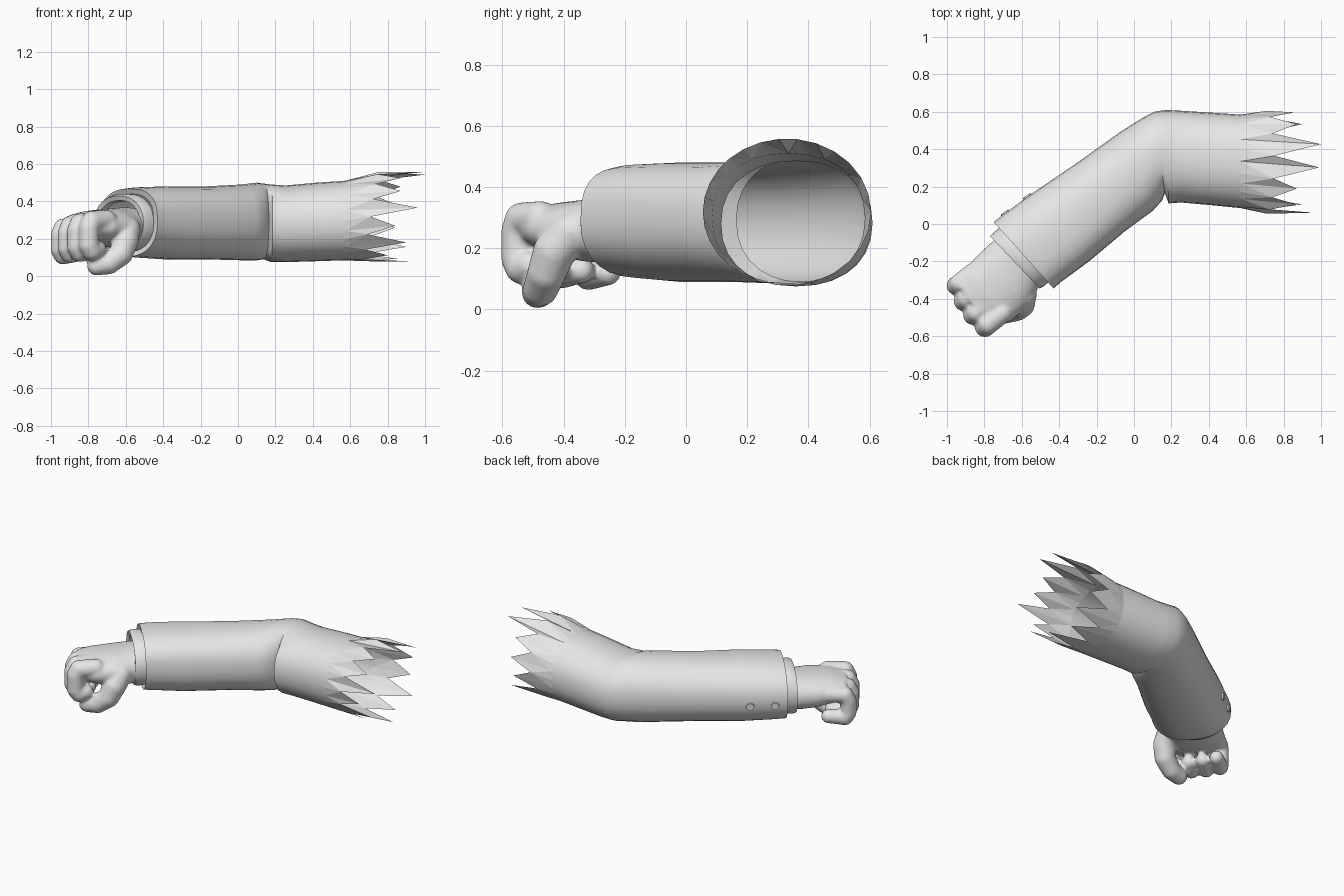
import bpy, bmesh, math
from mathutils import Matrix, Vector

cube = bpy.data.objects.get("Cube")
if cube:
    bpy.data.objects.remove(cube, do_unlink=True)

grey = bpy.data.materials.new("plain_grey")
grey.use_nodes = True
grey.diffuse_color = (0.8, 0.8, 0.8, 1)
grey.node_tree.nodes["Principled BSDF"].inputs["Base Color"].default_value = (0.8, 0.8, 0.8, 1)

SIDES = 28


def section(ax, ay, bx, by, low, high, shoulder=0.9):
    """Rounded ring spanning plan points a (back) and b (front).
    A lower shoulder makes the upper front quarter squarer."""
    mid = Vector(((ax + bx) / 2, (ay + by) / 2, (low + high) / 2))
    half = Vector(((ax - bx) / 2, (ay - by) / 2, 0))
    ring = []
    for i in range(SIDES):
        t = math.tau * i / SIDES
        c, s = math.cos(t), math.sin(t)
        power = shoulder if c < 0 < s else 0.9
        c, s = [math.copysign(abs(v) ** power, v) for v in (c, s)]
        ring.append(mid + half * c + Vector((0, 0, s * (high - low) / 2)))
    return ring


def add_digit(bm, path, radii, steps=5):
    """Chain of overlapping balls along a path, to be merged into one skin."""
    path = [Vector(p) for p in path]
    for a, b, ra, rb in zip(path, path[1:], radii, radii[1:]):
        for k in range(steps + 1):
            f = k / steps
            bmesh.ops.create_icosphere(bm, subdivisions=3, radius=ra + (rb - ra) * f,
                                       matrix=Matrix.Translation(a.lerp(b, f)))


def loft(bm, rings, caps=False):
    loops = [[bm.verts.new(p) for p in ring] for ring in rings]
    n = len(loops[0])
    for low, high in zip(loops, loops[1:]):
        for i in range(n):
            j = (i + 1) % n
            bm.faces.new((low[i], low[j], high[j], high[i]))
    if caps:
        bm.faces.new(loops[0][::-1])
        bm.faces.new(loops[-1])


def finish(name, bm, smooth=True):
    bmesh.ops.recalc_face_normals(bm, faces=bm.faces[:])
    mesh = bpy.data.meshes.new(name)
    bm.to_mesh(mesh)
    bm.free()
    mesh.materials.append(grey)
    obj = bpy.data.objects.new(name, mesh)
    bpy.context.collection.objects.link(obj)
    if smooth:
        bpy.ops.object.select_all(action='DESELECT')
        obj.select_set(True)
        bpy.context.view_layer.objects.active = obj
        bpy.ops.object.shade_smooth_by_angle(angle=math.radians(40))
    return obj


# Sleeve: turned-in hem, forearm, elbow fold, upper arm
torn_base = section(0.57, 0.585, 0.57, 0.085, 0.085, 0.51)
bm = bmesh.new()
loft(bm, [
    section(-0.72, 0.0, -0.45, -0.31, 0.13, 0.44, 0.72),
    section(-0.75, 0.01, -0.43, -0.345, 0.105, 0.468, 0.7),
    section(-0.70, 0.05, -0.39, -0.31, 0.10, 0.475, 0.7),
    section(-0.55, 0.16, -0.24, -0.20, 0.09, 0.48, 0.72),
    section(-0.30, 0.33, -0.05, -0.04, 0.09, 0.48, 0.78),
    section(-0.07, 0.495, 0.10, 0.07, 0.085, 0.49, 0.85),
    section(0.05, 0.57, 0.15, 0.125, 0.085, 0.50),
    section(0.11, 0.60, 0.165, 0.165, 0.09, 0.495),
    section(0.17, 0.61, 0.185, 0.11, 0.075, 0.49),
    section(0.26, 0.605, 0.25, 0.115, 0.075, 0.485),
    section(0.42, 0.595, 0.42, 0.10, 0.08, 0.50),
    torn_base,
])
finish("sleeve", bm)

# Torn edge: a band of flat pointed strips flaring from the sleeve
reach = [0.86, 0.87, 1.0, 0.99, 0.87, 0.87, 0.96, 0.84, 0.9, 0.8, 0.92, 0.85, 0.9, 0.84]
jagged = []
for i in range(SIDES):
    t = math.tau * i / SIDES
    t += 0.1 * math.sin(t)
    x = reach[i // 2] if i % 2 else 0.71 + 0.04 * math.sin(t)
    jagged.append(Vector((x, 0.33 + 0.275 * math.cos(t), 0.318 + 0.24 * math.sin(t))))
bm = bmesh.new()
loft(bm, [torn_base, jagged])
bmesh.ops.triangulate(bm, faces=bm.faces[:])
finish("torn_edge", bm, smooth=False)

# Shirt cuff inside the sleeve hem
bm = bmesh.new()
loft(bm, [
    section(-0.72, -0.02, -0.45, -0.305, 0.13, 0.44),
    section(-0.755, -0.05, -0.485, -0.335, 0.125, 0.44),
    section(-0.77, -0.065, -0.505, -0.345, 0.135, 0.43),
    section(-0.745, -0.07, -0.525, -0.32, 0.16, 0.405),
    section(-0.72, -0.05, -0.50, -0.30, 0.16, 0.40),
])
finish("shirt_cuff", bm)

# Sleeve buttons on the back of the forearm
outward = Vector((-0.57, 0.80, -0.05)).normalized()
for n, spot in enumerate(((-0.685, 0.05, 0.262), (-0.566, 0.139, 0.258))):
    bm = bmesh.new()
    bmesh.ops.create_cone(bm, cap_ends=True, segments=16, radius1=0.026, radius2=0.024, depth=0.03)
    button = finish("sleeve_button_%d" % (n + 1), bm)
    button.location = spot
    button.rotation_euler = outward.to_track_quat('Z', 'Y').to_euler()

# Fist: palm, four curled fingers and a thumb merged into one skin
bm = bmesh.new()
loft(bm, [
    section(-0.70, -0.05, -0.48, -0.29, 0.16, 0.37),
    section(-0.765, -0.10, -0.52, -0.355, 0.15, 0.365),
    section(-0.84, -0.17, -0.565, -0.44, 0.155, 0.36),
    section(-0.91, -0.25, -0.66, -0.52, 0.18, 0.35),
    section(-0.955, -0.31, -0.77, -0.56, 0.20, 0.33),
], caps=True)
pinky, index = Vector((-0.952, -0.33, 0.258)), Vector((-0.797, -0.55, 0.295))
curl = Vector((0.78, 0.62, 0))
for n in range(4):
    f = n / 3
    knuckle = pinky.lerp(index, f) - curl * 0.018 * math.sin(math.pi * f)
    r = 0.05 + 0.005 * f
    bottom = 0.112 + 0.025 * f
    tip = 0.12 - 0.06 * f * f
    stops = [(0.12, knuckle.z + 0.005), (0.02, knuckle.z), (0, knuckle.z - 0.04),
             (0, bottom + 0.03), (0.02, bottom), (tip, bottom + 0.008)]
    path = [Vector((knuckle.x, knuckle.y, z)) + curl * back for back, z in stops]
    add_digit(bm, path, [r, r, r, r, r, r * 0.85])
add_digit(bm, [(-0.59, -0.38, 0.25), (-0.60, -0.43, 0.19), (-0.625, -0.455, 0.12),
               (-0.69, -0.475, 0.068), (-0.755, -0.485, 0.056)],
          [0.07, 0.07, 0.064, 0.058, 0.053])
fist = finish("fist", bm)
skin = fist.modifiers.new("merge", 'REMESH')
skin.mode = 'VOXEL'
skin.voxel_size = 0.01
skin.use_smooth_shade = True
soften = fist.modifiers.new("soften", 'SMOOTH')
soften.factor = 0.5
soften.iterations = 4
